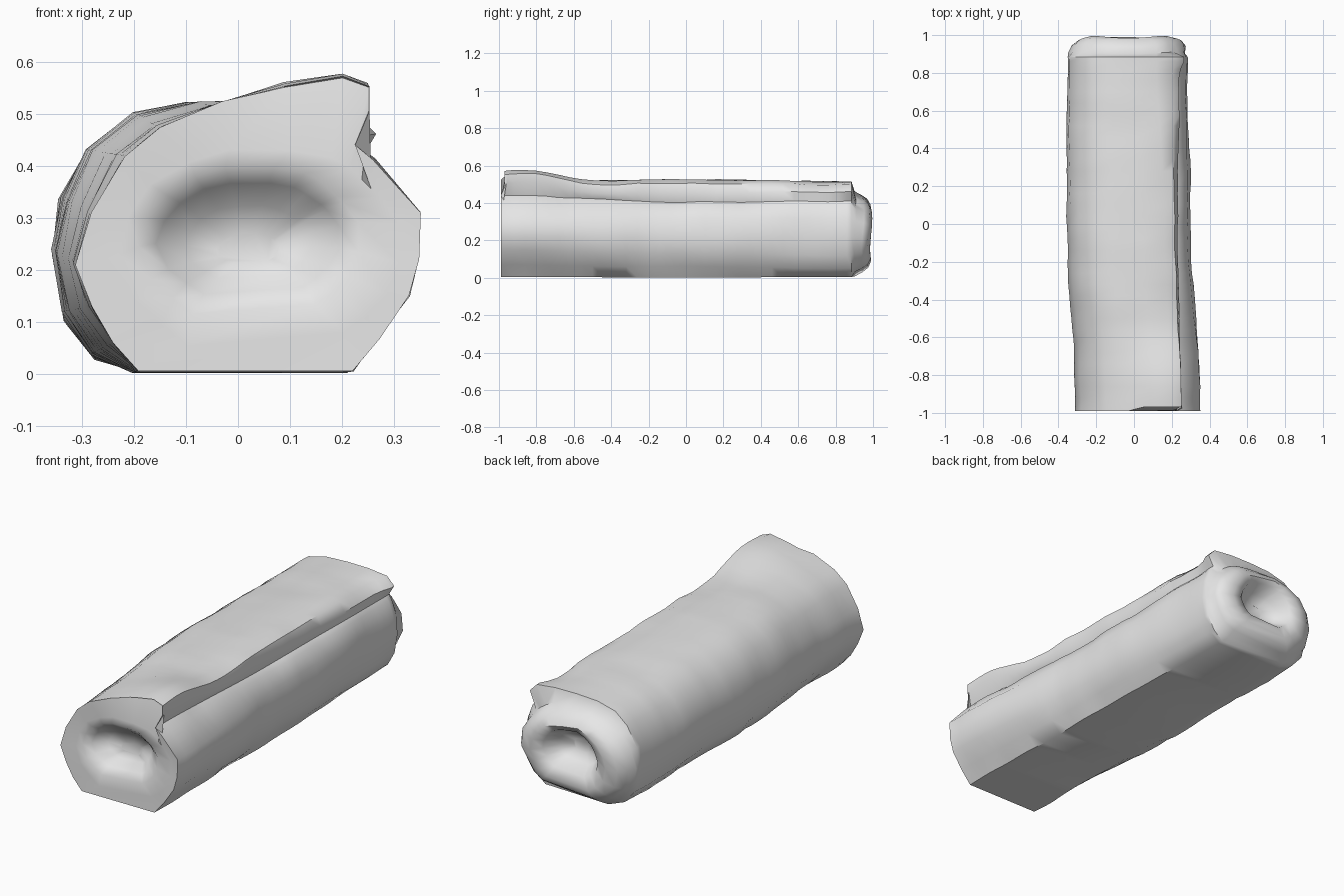
import bpy, bmesh, math
from mathutils import Vector, noise

if "Cube" in bpy.data.objects:
    bpy.data.objects.remove(bpy.data.objects["Cube"])

# One flat grey cloth colour
mat = bpy.data.materials.new("light_grey_cloth")
mat.diffuse_color = (0.8, 0.8, 0.8, 1)
mat.use_nodes = True
mat.node_tree.nodes["Principled BSDF"].inputs["Base Color"].default_value = mat.diffuse_color

# Cross-sections (x, z): clockwise from bottom left, over the flap lip, into the crease, down the right
FRONT = [(-.19, .005), (-.24, .06), (-.28, .13), (-.308, .21), (-.28, .31), (-.22, .42), (-.15, .475),
         (-.03, .52), (.09, .545), (.20, .56), (.25, .54), (.25, .495), (.225, .44), (.26, .412),
         (.355, .31), (.35, .22), (.33, .15), (.27, .07), (.22, .005)]
MIDDLE = [(-.20, .002), (-.28, .04), (-.335, .12), (-.355, .24), (-.335, .34), (-.29, .43), (-.20, .50),
          (-.10, .52), (.05, .525), (.16, .525), (.215, .505), (.232, .455), (.218, .405), (.245, .39),
          (.283, .32), (.302, .22), (.288, .13), (.25, .06), (.205, .002)]
BACK = [(-.20, .005), (-.27, .03), (-.33, .10), (-.352, .22), (-.345, .33), (-.29, .43), (-.22, .485),
        (-.12, .51), (0, .515), (.12, .515), (.20, .50), (.24, .46), (.235, .41), (.25, .39),
        (.275, .32), (.28, .22), (.265, .12), (.23, .05), (.18, .005)]
N = len(FRONT)


def body_ring(y):
    """Blend the sections along the roll and add shallow cloth wrinkles."""
    a, b, t = (FRONT, MIDDLE, (y + .99) / .99) if y < 0 else (MIDDLE, BACK, y / .88)
    t = max(0, min(1, t))
    t = t * t * (3 - 2 * t)
    pts = []
    for i in range(N):
        x = a[i][0] * (1 - t) + b[i][0] * t
        z = a[i][1] * (1 - t) + b[i][1] * t
        yy = y
        if 8 <= i <= 11:
            z += .02 * math.exp(-((y + .84) / .15) ** 2) - .022 * math.exp(-((y + .45) / .2) ** 2)
            if y < -.98:
                yy = y + .03                               # flap starts further back
        if 10 <= i <= 11:
            x += .025 * math.exp(-((y - .87) / .05) ** 2)  # flap corner flares at the back
        if 0 < i < N - 1:
            w = noise.noise(Vector((x * 5, y * 4.5, z * 5))) * .008
            w += noise.noise(Vector((x * 9, y * 11, z * 9 + 7))) * .006
            d = Vector((x, z - .25)).normalized()
            x, z = x + d.x * w, z + d.y * w
        else:
            x += noise.noise(Vector((i, y * 4, 0))) * .02
        pts.append((x, yy, max(z, 0)))
    return pts


def end_ring(y, cx, cz, rx, rz, rough=.006, flat=1.0):
    """Oval ring of a roll end, aligned with the section points."""
    pts = []
    for px, pz in MIDDLE:
        a = math.atan2((pz - .25) / .26, (px + .03) / .32)
        k = 1 + noise.noise(Vector((px * 7, y * 9, pz * 7))) * .08
        s = math.sin(a)
        pts.append((cx + rx * math.cos(a) * k, y + rough * math.sin(3 * a),
                    max(cz + rz * s * k * (flat if s < 0 else 1), .008)))
    return pts


# Rolled mat: front coil, long wrapped body, rounded back coil
rings = [end_ring(-.885, .02, .24, .06, .03),
         end_ring(-.90, .02, .25, .12, .075),
         end_ring(-.955, .02, .255, .175, .115),
         end_ring(-.985, .02, .25, .215, .15, .004),
         end_ring(-.987, .04, .235, .275, .20, .003)]
body = [-.99, -.97, -.92] + [-.86 + i * .06 for i in range(29)] + [.86, .885]
rings += [body_ring(y) for y in body]
rings += [end_ring(.905, -.037, .245, .312, .225, .006, 1.2),
          end_ring(.945, -.033, .24, .30, .205, .008, 1.15),
          end_ring(.975, -.03, .235, .27, .185, .008, 1.1),
          end_ring(.99, -.03, .235, .215, .155, .006, 1.05),
          end_ring(.975, -.03, .25, .155, .115),
          end_ring(.91, -.03, .255, .115, .08),
          end_ring(.88, -.03, .255, .05, .035)]

bm = bmesh.new()
vs = [[bm.verts.new(p) for p in r] for r in rings]
for a, b in zip(vs, vs[1:]):
    for i in range(N):
        j = (i + 1) % N
        bm.faces.new((a[i], a[j], b[j], b[i]))
bm.faces.new(vs[0])
bm.faces.new(vs[-1])
bmesh.ops.recalc_face_normals(bm, faces=bm.faces)
me = bpy.data.meshes.new("rolled_mat")
bm.to_mesh(me)
bm.free()
me.materials.append(mat)
roll = bpy.data.objects.new("rolled_mat", me)
bpy.context.collection.objects.link(roll)

# Smooth cloth, sharp lip and base edges
bpy.context.view_layer.objects.active = roll
roll.select_set(True)
bpy.ops.object.shade_smooth_by_angle(angle=math.radians(45))
